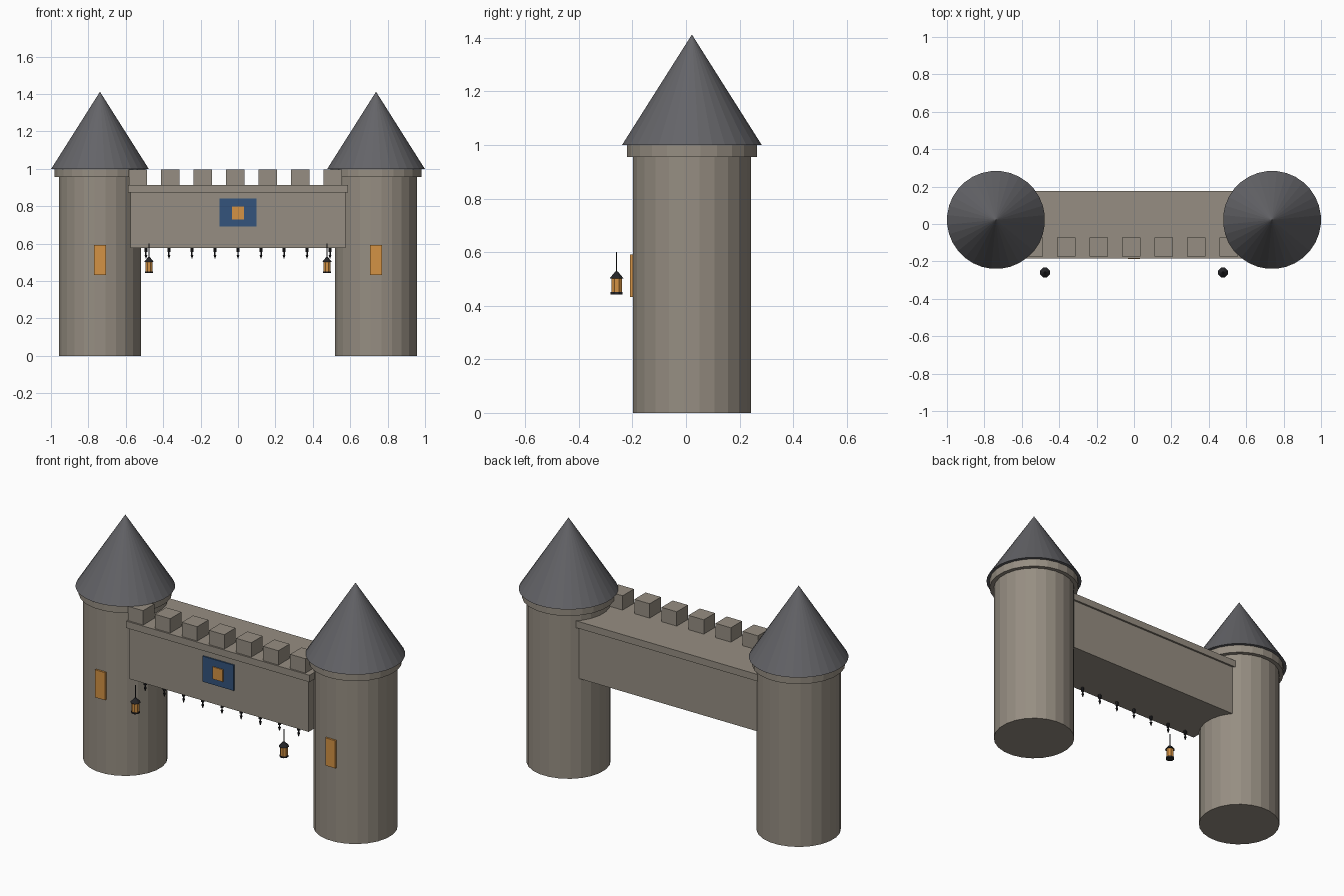
import bpy
import math

cube = bpy.data.objects.get("Cube")
if cube:
    bpy.data.objects.remove(cube, do_unlink=True)


def make_material(name, rgb):
    mat = bpy.data.materials.new(name)
    mat.use_nodes = True
    mat.diffuse_color = (*rgb, 1)
    mat.node_tree.nodes["Principled BSDF"].inputs["Base Color"].default_value = (*rgb, 1)
    return mat


STONE = make_material("warm grey stone", (0.305, 0.27, 0.223))
SLATE = make_material("slate roof", (0.127, 0.127, 0.138))
GLOW = make_material("amber glow", (0.658, 0.288, 0.058))
CLOTH = make_material("blue cloth", (0.033, 0.087, 0.202))
IRON = make_material("black iron", (0.018, 0.018, 0.021))


def finish(obj, name, mat):
    obj.name = name
    obj.data.name = name
    obj.data.materials.append(mat)
    return obj


def box(name, mat, xs, ys, zs):
    """Box given by its extents along each axis."""
    centre = [(a + b) / 2 for a, b in (xs, ys, zs)]
    bpy.ops.mesh.primitive_cube_add(size=1, location=centre)
    obj = bpy.context.object
    obj.scale = [b - a for a, b in (xs, ys, zs)]
    bpy.ops.object.transform_apply(location=False, rotation=False, scale=True)
    return finish(obj, name, mat)


def tapered(name, mat, x, y, z_low, z_high, r_low, r_high, sides):
    """Upright cylinder, cone or frustum."""
    bpy.ops.mesh.primitive_cone_add(
        vertices=sides, radius1=r_low, radius2=r_high, depth=z_high - z_low,
        location=(x, y, (z_low + z_high) / 2), rotation=(0, 0, math.pi / sides))
    return finish(bpy.context.object, name, mat)


TOWER_X, TOWER_Y = 0.738, 0.022

for side, sx in (("left", 1), ("right", -1)):
    # Round tower with collar, conical roof and lit window
    x = sx * TOWER_X
    tapered(side + "_tower", STONE, x, TOWER_Y, 0, 0.957, 0.222, 0.222, 24)
    tapered(side + "_tower_collar", STONE, x, TOWER_Y, 0.955, 1.0, 0.245, 0.245, 24)
    tapered(side + "_tower_roof", SLATE, x, TOWER_Y, 1.0, 1.412, 0.262, 0, 32)
    box(side + "_window", GLOW, (x - 0.032, x + 0.032), (-0.209, -0.18), (0.432, 0.592))

    # Hanging lantern
    lx, ly = sx * 0.476, -0.259
    tapered(side + "_lantern_cord", IRON, lx, ly, 0.52, 0.6, 0.0025, 0.0025, 6)
    tapered(side + "_lantern_cap", IRON, lx, ly, 0.502, 0.528, 0.028, 0.005, 8)
    tapered(side + "_lantern_glass", GLOW, lx, ly, 0.45, 0.503, 0.021, 0.021, 8)
    tapered(side + "_lantern_base", IRON, lx, ly, 0.442, 0.451, 0.024, 0.024, 8)

# Bridge wall and overhanging walkway slab
box("gate_wall", STONE, (-0.575, 0.575), (-0.174, 0.166), (0.578, 0.88))
box("walkway_slab", STONE, (-0.588, 0.588), (-0.185, 0.177), (0.874, 0.914))

# Battlements along the front edge
for i in range(7):
    x = -0.535 + i * 0.1735
    box(f"merlon_{i + 1}", STONE, (x - 0.049, x + 0.049), (-0.175, -0.072), (0.91, 0.997))

# Banner with a square emblem
box("banner", CLOTH, (-0.1, 0.1), (-0.182, -0.173), (0.692, 0.84))
box("banner_emblem", GLOW, (-0.033, 0.033), (-0.188, -0.181), (0.728, 0.798))

# Row of iron spikes under the wall
for i in range(-4, 5):
    x, y = i * 0.123, -0.147
    tapered(f"spike_bracket_{i + 5}", IRON, x, y, 0.556, 0.58, 0.009, 0.009, 8)
    tapered(f"spike_stem_{i + 5}", IRON, x, y, 0.538, 0.557, 0.004, 0.004, 6)
    tapered(f"spike_tip_{i + 5}", IRON, x, y, 0.52, 0.54, 0.002, 0.008, 8)
